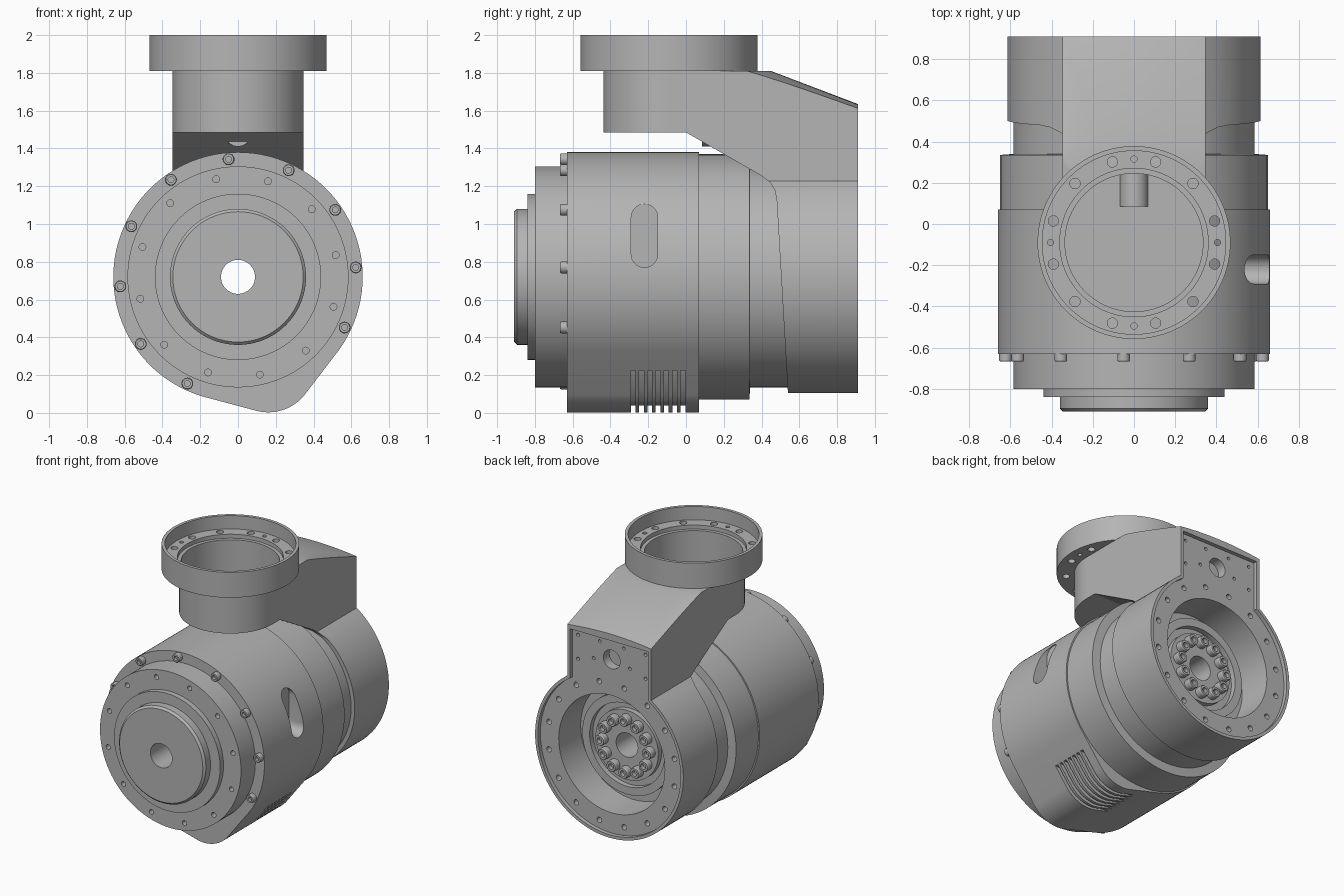
import bpy, bmesh
from math import sin, cos, pi, acos, radians, tau
from mathutils import Vector

cube = bpy.data.objects.get("Cube")
if cube:
    bpy.data.objects.remove(cube)

grey = bpy.data.materials.new("machined grey")
grey.use_nodes = True
grey.diffuse_color = (0.46, 0.46, 0.46, 1)
grey.node_tree.nodes["Principled BSDF"].inputs["Base Color"].default_value = grey.diffuse_color

AXIS = (0, 0, 0.72)        # main joint axis, along y
NECK = (0, -0.09, 0)       # flange axis, along z
parts = []


def make(name, bm):
    bmesh.ops.remove_doubles(bm, verts=bm.verts, dist=1e-5)
    bmesh.ops.recalc_face_normals(bm, faces=bm.faces)
    mesh = bpy.data.meshes.new(name)
    bm.to_mesh(mesh)
    bm.free()
    mesh.materials.append(grey)
    ob = bpy.data.objects.new(name, mesh)
    bpy.context.collection.objects.link(ob)
    parts.append(ob)
    return ob


def lathe(name, profile, axis="y", centre=AXIS, steps=96):
    """Revolve a closed (radius, height) profile."""
    bm = bmesh.new()
    rings = []
    for i in range(steps):
        a = tau * i / steps
        c, s = cos(a), sin(a)
        rings.append([bm.verts.new(Vector((r * c, h, r * s) if axis == "y" else (r * c, r * s, h))
                                   + Vector(centre)) for r, h in profile])
    n = len(profile)
    for i in range(steps):
        p, q = rings[i], rings[(i + 1) % steps]
        for j in range(n):
            k = (j + 1) % n
            if profile[j][0] == 0 and profile[k][0] == 0:
                continue
            bm.faces.new((p[j], p[k], q[k], q[j]))
    return make(name, bm)


def prism_into(bm, pts, lo, hi, axis):
    """Extrude a 2D outline along an axis."""
    def at(p, h):
        return {"x": (h, *p), "y": (p[0], h, p[1]), "z": (*p, h)}[axis]
    a = [bm.verts.new(at(p, lo)) for p in pts]
    b = [bm.verts.new(at(p, hi)) for p in pts]
    bm.faces.new(a)
    bm.faces.new(b[::-1])
    for i in range(len(pts)):
        j = (i + 1) % len(pts)
        bm.faces.new((a[i], a[j], b[j], b[i]))


def prisms(name, outlines, lo, hi, axis):
    bm = bmesh.new()
    for pts in outlines:
        prism_into(bm, pts, lo, hi, axis)
    return make(name, bm)


def circle(cx, cy, r, n=96):
    return [(cx + r * cos(tau * i / n), cy + r * sin(tau * i / n)) for i in range(n)]


def ring_points(cx, cy, r, count, start):
    return [(cx + r * cos(radians(start) + tau * i / count),
             cy + r * sin(radians(start) + tau * i / count)) for i in range(count)]


def boolean(ob, cutter, operation="DIFFERENCE"):
    mod = ob.modifiers.new("cut", "BOOLEAN")
    mod.operation, mod.object, mod.solver = operation, cutter, "EXACT"
    bpy.context.view_layer.objects.active = ob
    bpy.ops.object.modifier_apply(modifier=mod.name)
    parts.remove(cutter)
    bpy.data.objects.remove(cutter)


def keyhole(r, w, top):
    """Round outline with a straight-sided tower on top."""
    a = acos(w / r)
    arc = [(r * cos(t), 0.72 + r * sin(t))
           for t in (pi - a + (pi + 2 * a) * i / 80 for i in range(81))]
    return arc + [(w, top), (-w, top)]


# Hub: stepped output discs, rear collar and hollow shaft
hub = lathe("joint_hub", [
    (0.09, -0.91), (0.345, -0.91), (0.36, -0.895), (0.36, -0.84), (0.44, -0.84), (0.44, -0.80),
    (0.585, -0.80), (0.585, -0.62), (0.5, -0.6), (0.5, 0.05), (0.65, 0.05), (0.65, 0.335),
    (0.585, 0.34), (0.585, 0.55), (0.45, 0.55), (0.45, 0.62), (0.37, 0.62), (0.37, 0.70),
    (0.31, 0.70), (0.31, 0.66), (0.26, 0.66), (0.26, 0.70), (0.09, 0.70)])
boolean(hub, prisms("screw_holes", [circle(x, z, 0.018, 16) for x, z in
                                    ring_points(0, 0.72, 0.53, 12, 12.6)], -0.85, -0.76, "y"))

# Housing: big circle blended with a small one into a teardrop
outline = []
for i in range(160):
    u = Vector((cos(tau * i / 160), sin(tau * i / 160)))
    c, r = max(((Vector((0, 0.72)), 0.66), (Vector((0.16, 0.25)), 0.247)),
               key=lambda k: k[0].dot(u) + k[1])
    outline.append(tuple(c + u * r))
housing = prisms("motor_housing", [outline], -0.63, 0.07, "y")
boolean(housing, prisms("housing_bore", [circle(0, 0.72, 0.4)], -1, 1, "y"))

# Side window pocket
window = [(-0.22 + 0.07 * cos(t), (1.035 if i < 17 else 0.84) + 0.07 * sin(t))
          for i, t in ((i, pi * (i if i < 17 else i - 1) / 16) for i in range(34))]
boolean(housing, prisms("window_cutter", [window], 0.53, 0.8, "x"))

# Cooling slots wrapping the lower bulge
slot = [(-0.2, -0.05), (-0.2, 0.04), (0.16, 0.04), (0.25, 0.06), (0.32, 0.12),
        (0.38, 0.225), (0.7, 0.225), (0.7, -0.05)]
bm = bmesh.new()
for i in range(7):
    y = -0.28 + 0.044 * i
    prism_into(bm, slot, y - 0.0125, y + 0.0125, "y")
boolean(housing, make("slot_cutter", bm))

# Arm: keyhole shape trimmed by the side outline and a sloping cone
arm = prisms("rear_arm", [keyhole(0.615, 0.348, 1.9)], -0.3, 0.91, "y")
side = [(-0.09, 1.485), (0, 1.485), (0.4, 1.255), (0.445, 1.22), (0.47, 1.18), (0.48, 1.13),
        (0.54, 0.1), (0.54, 0), (1, 0), (1, 1.95), (-0.09, 1.95)]
boolean(arm, prisms("side_trim", [side], -1, 1, "x"), "INTERSECT")
boolean(arm, lathe("slope_trim", [(0, -0.5), (1.6, -0.5), (1.6, 1.407), (0.54, 1.81), (0, 1.81)],
                   "z", NECK, 128), "INTERSECT")
boolean(arm, prisms("neck_bore", [circle(0, -0.09, 0.34)], 1.49, 2.2, "z"))
boolean(arm, prisms("cover_seat", [keyhole(0.592, 0.325, 1.585)], 0.88, 1.2, "y"))
boolean(arm, prisms("rear_bore", [circle(0, 0.72, 0.44)], 0.2, 1.2, "y"))
holes = [circle(x, z, 0.02, 16) for x, z in ring_points(0, 0.72, 0.53, 16, 11.25)]
holes += [circle(s * x, z, 0.012, 12) for s in (-1, 1)
          for x, z in ((0.28, 1.54), (0.1, 1.54), (0.28, 1.36), (0.15, 1.40))]
holes.append(circle(0, 1.43, 0.07, 32))
boolean(arm, prisms("arm_holes", holes, 0.81, 1.0, "y"))

# Neck and mounting flange
flange = lathe("neck_flange", [
    (0, 1.485), (0.348, 1.485), (0.348, 1.81), (0.468, 1.81), (0.468, 2), (0.445, 2),
    (0.445, 1.9), (0.36, 1.9), (0.36, 1.87), (0.335, 1.87), (0.335, 1.5), (0, 1.5)], "z", NECK)
holes = [circle(x, y, 0.025, 20) for x, y in ring_points(0, -0.09, 0.405, 12, 15)]
holes += [circle(x, y, 0.015, 16) for x, y in ring_points(0, -0.09, 0.405, 4, 0)]
boolean(flange, prisms("flange_holes", holes, 1.7, 1.95, "z"))

# Cable boss under the arm
prisms("cable_boss", [circle(0, 1.48, 0.07, 32)], 0.085, 0.25, "y")


# Socket-head bolts
def bolts(name, spots, y, size, height, way):
    head = [(0, -0.02), (size, -0.02), (size, height * 0.85), (size * 0.88, height),
            (size * 0.5, height), (size * 0.5, height * 0.4), (0, height * 0.4)]
    head = [(r, h * way) for r, h in head]
    for i, (x, z) in enumerate(spots):
        lathe(f"{name}_{i + 1}", head, "y", (x, y, z), 24)


front = ring_points(0, 0.72, 0.625, 12, 4.6)
bolts("housing_bolt", [p for i, p in enumerate(front) if i not in (9, 10)], -0.63, 0.031, 0.037, -1)
bolts("shaft_bolt", ring_points(0, 0.72, 0.195, 12, 0), 0.70, 0.041, 0.05, 1)

# Smooth round faces, keep machined edges sharp
bpy.ops.object.select_all(action="DESELECT")
for ob in parts:
    ob.select_set(True)
bpy.context.view_layer.objects.active = arm
bpy.ops.object.shade_smooth_by_angle(angle=radians(25))
